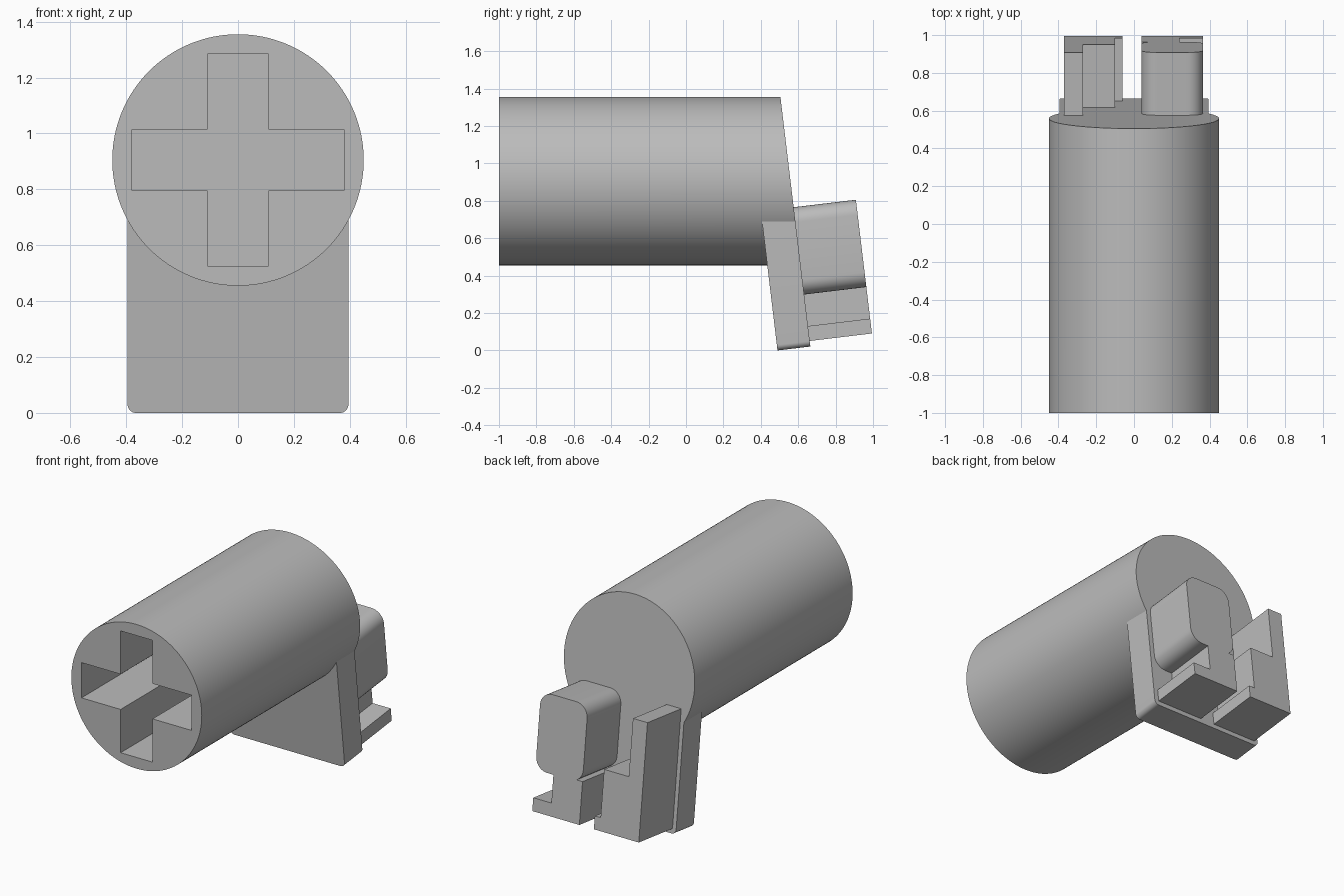
import bpy
import bmesh
import math
from mathutils import Vector

cube = bpy.data.objects.get("Cube")
if cube:
    bpy.data.objects.remove(cube, do_unlink=True)

# Single grey material
grey = bpy.data.materials.new("grey")
grey.use_nodes = True
colour = (0.5, 0.5, 0.5, 1)
grey.diffuse_color = colour
grey.node_tree.nodes["Principled BSDF"].inputs["Base Color"].default_value = colour

# Frame of the tilted rear face: x across, UP along it, OUT away from it
TILT = math.atan(0.12)
ORIGIN = Vector((0, 0.665, 0.021))
UP = Vector((0, -math.sin(TILT), math.cos(TILT)))
OUT = Vector((0, math.cos(TILT), math.sin(TILT)))


def tilted(x, v, n):
    return ORIGIN + Vector((x, 0, 0)) + UP * v + OUT * n


def upright(x, z, y):
    return Vector((x, y, z))


def rounded(corners, steps=8):
    """Outline from (x, height, radius) corners, rounding those with a radius."""
    points = []
    for i, (x, v, r) in enumerate(corners):
        p = Vector((x, v))
        if not r:
            points.append(p)
            continue
        before = (Vector(corners[i - 1][:2]) - p).normalized() * r
        after = (Vector(corners[(i + 1) % len(corners)][:2]) - p).normalized() * r
        for k in range(steps + 1):
            a = k / steps * math.pi / 2
            points.append(p + before * (1 - math.sin(a)) + after * (1 - math.cos(a)))
    return points


def prism(name, outline, start, end, place, smooth=True):
    """Extrude an outline between two depths in the chosen frame."""
    bm = bmesh.new()
    a = [bm.verts.new(place(p[0], p[1], start)) for p in outline]
    b = [bm.verts.new(place(p[0], p[1], end)) for p in outline]
    bm.faces.new(a)
    bm.faces.new(b)
    for i in range(len(a)):
        bm.faces.new((a[i - 1], a[i], b[i], b[i - 1]))
    bmesh.ops.recalc_face_normals(bm, faces=bm.faces)
    mesh = bpy.data.meshes.new(name)
    bm.to_mesh(mesh)
    bm.free()
    mesh.materials.append(grey)
    obj = bpy.data.objects.new(name, mesh)
    bpy.context.collection.objects.link(obj)
    if smooth:
        shade(obj)
    return obj


def shade(obj):
    bpy.ops.object.select_all(action='DESELECT')
    obj.select_set(True)
    bpy.context.view_layer.objects.active = obj
    bpy.ops.object.shade_smooth_by_angle(angle=math.radians(30))


# Round handle with a slanted rear end
RADIUS, AXIS = 0.45, 0.905
circle = [(RADIUS * math.cos(t), AXIS + RADIUS * math.sin(t))
          for t in (math.tau * i / 128 for i in range(128))]
handle = prism("handle", circle, -1, 0.5, upright, smooth=False)
for vert in handle.data.vertices:
    if vert.co.y > 0:
        vert.co.y = ORIGIN.y - 0.12 * (vert.co.z - ORIGIN.z)

# Cross-shaped socket sunk into the front
w, arm = 0.11, 0.38
quarter = [(w, w), (w, arm), (-w, arm)]
cross = []
for turn in range(4):
    c, s = round(math.cos(turn * math.pi / 2)), round(math.sin(turn * math.pi / 2))
    cross += [(c * x - s * z, AXIS + s * x + c * z) for x, z in quarter]
cutter = prism("socket_cutter", cross, -1.1, 0, upright, smooth=False)
cutter.hide_render = True
cut = handle.modifiers.new("socket", 'BOOLEAN')
cut.operation, cut.solver, cut.object = 'DIFFERENCE', 'EXACT', cutter
bpy.context.view_layer.objects.active = handle
bpy.ops.object.modifier_apply(modifier=cut.name)
bpy.data.objects.remove(cutter, do_unlink=True)
shade(handle)

# Backing plate hanging below the handle
prism("backing_plate",
      rounded([(-0.395, 0, 0.03), (0.395, 0, 0.03), (0.395, 0.85, 0), (-0.395, 0.85, 0)]),
      -0.177, 0, tilted)

# Plain raised pads on the rear face
DEPTH = 0.335
prism("left_upper_pad",
      rounded([(0.04, 0.28, 0.08), (0.365, 0.28, 0.08), (0.365, 0.75, 0.08), (0.04, 0.75, 0.08)]),
      -0.01, DEPTH, tilted)
prism("left_lower_pad",
      rounded([(0.04, 0.03, 0), (0.365, 0.03, 0), (0.365, 0.11, 0),
               (0.24, 0.11, 0), (0.24, 0.29, 0), (0.04, 0.29, 0)]),
      -0.01, DEPTH, tilted)
prism("right_stepped_pad",
      rounded([(-0.37, 0.03, 0), (-0.06, 0.03, 0), (-0.06, 0.11, 0), (-0.1, 0.11, 0),
               (-0.1, 0.4, 0), (-0.27, 0.4, 0), (-0.27, 0.75, 0), (-0.37, 0.75, 0)]),
      -0.01, DEPTH, tilted)
